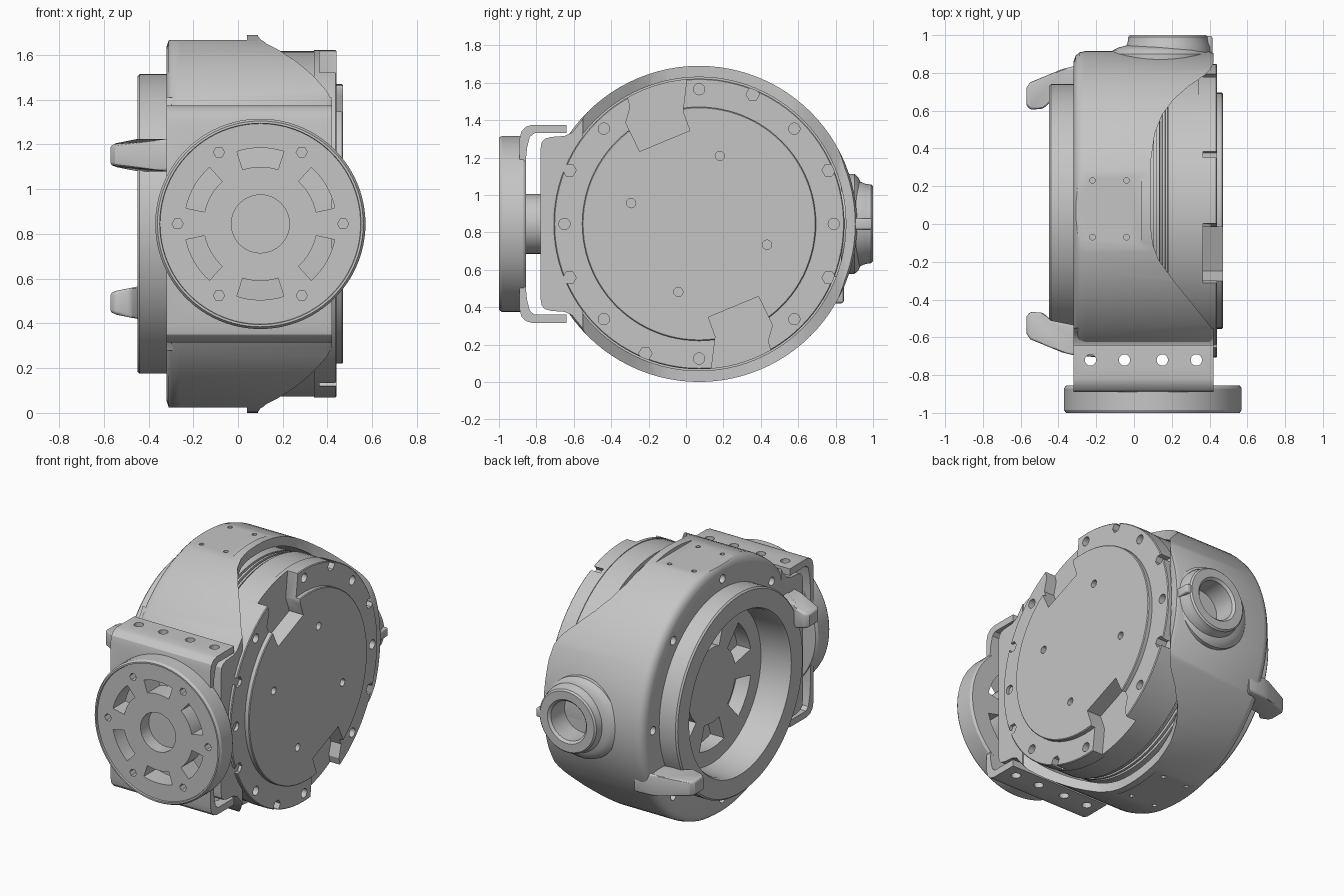
import bpy, bmesh
from math import sin, cos, pi, radians

if "Cube" in bpy.data.objects:
    bpy.data.objects.remove(bpy.data.objects["Cube"], do_unlink=True)

grey = bpy.data.materials.new("cast_grey")
grey.use_nodes = True
grey.diffuse_color = (0.56, 0.56, 0.56, 1)
grey.node_tree.nodes["Principled BSDF"].inputs["Base Color"].default_value = (0.56, 0.56, 0.56, 1)

CY, CZ = 0.07, 0.845      # drum axis
FX = 0.1                  # front flange axis
SEG = 96


def place(axis, a, u, v):
    return {"x": (a, u, v), "y": (u, a, v), "z": (u, v, a)}[axis]


def finish(name, bm):
    bmesh.ops.remove_doubles(bm, verts=bm.verts, dist=1e-5)
    bmesh.ops.recalc_face_normals(bm, faces=bm.faces)
    mesh = bpy.data.meshes.new(name)
    bm.to_mesh(mesh)
    bm.free()
    mesh.materials.append(grey)
    ob = bpy.data.objects.new(name, mesh)
    bpy.context.collection.objects.link(ob)
    return ob


def lathe(name, axis, centre, profile, closed=False):
    """Spin (along axis, radius) points round the axis."""
    bm = bmesh.new()
    rings = []
    for i in range(SEG):
        t = 2 * pi * i / SEG
        rings.append([bm.verts.new(place(axis, a, centre[0] + r * cos(t), centre[1] + r * sin(t)))
                      for a, r in profile])
    n = len(profile)
    for i in range(SEG):
        p, q = rings[i], rings[(i + 1) % SEG]
        for j in range(n if closed else n - 1):
            k = (j + 1) % n
            bm.faces.new((p[j], p[k], q[k], q[j]))
    return finish(name, bm)


def prisms(name, axis, shapes):
    """Extrude each (outline, low, high) along the axis."""
    bm = bmesh.new()
    for pts, lo, hi in shapes:
        a = [bm.verts.new(place(axis, lo, *p)) for p in pts]
        b = [bm.verts.new(place(axis, hi, *p)) for p in pts]
        bm.faces.new(a)
        bm.faces.new(b[::-1])
        for i in range(len(pts)):
            j = (i + 1) % len(pts)
            bm.faces.new((a[i], a[j], b[j], b[i]))
    return finish(name, bm)


def polar(centre, r, deg):
    return centre[0] + r * cos(radians(deg)), centre[1] + r * sin(radians(deg))


def circle(centre, r, n=20):
    return [polar(centre, r, 360 * i / n) for i in range(n)]


def arc(centre, r0, r1, mid, half, n=8):
    angles = [mid - half + 2 * half * i / n for i in range(n + 1)]
    return [polar(centre, r0, t) for t in angles] + [polar(centre, r1, t) for t in reversed(angles)]


def box(u0, u1, v0, v1):
    return [(u0, v0), (u1, v0), (u1, v1), (u0, v1)]


def apply(ob, mod):
    with bpy.context.temp_override(object=ob, active_object=ob, selected_objects=[ob]):
        bpy.ops.object.modifier_apply(modifier=mod.name)


def cut(ob, axis, shapes):
    cutter = prisms("cutter", axis, shapes)
    cutter.hide_render = True
    mod = ob.modifiers.new("cut", "BOOLEAN")
    mod.operation, mod.solver, mod.object = "DIFFERENCE", "EXACT", cutter
    apply(ob, mod)
    bpy.data.objects.remove(cutter, do_unlink=True)


def bevel(ob, width):
    mod = ob.modifiers.new("bevel", "BEVEL")
    mod.width, mod.segments, mod.limit_method = width, 3, "ANGLE"
    mod.angle_limit = radians(40)
    apply(ob, mod)


DRUM = (CY, CZ)
FRONT = (FX, CZ)
bolt_holes = [(circle((x, -0.72), 0.03), -0.1, 1.8) for x in (-0.23, -0.05, 0.15, 0.33)]

# Outer shell with saddle openings, flats and bolt holes
shell = lathe("outer_shell", "x", DRUM, [
    (-0.32, 0.6), (-0.32, 0.79), (-0.31, 0.82), (-0.29, 0.838), (-0.26, 0.845),
    (0.40, 0.845), (0.42, 0.835), (0.42, 0.785), (-0.26, 0.785), (-0.26, 0.6)], closed=True)
saddle = [(0.6, 0.85), (0.42, 0.85), (0.405, 0.82), (0.37, 0.785), (0.29, 0.73), (0.21, 0.66), (0.15, 0.58),
          (0.11, 0.48), (0.09, 0.34), (0.09, -0.03), (0.1, -0.11), (0.13, -0.19), (0.21, -0.3),
          (0.42, -0.56), (0.6, -0.56)]
cut(shell, "z", [(saddle, -0.2, 1.9),
                 (box(-0.5, 0.04, -0.4, 0.55), 1.667, 1.9),
                 (box(-0.5, 0.04, -0.4, 0.55), -0.2, 0.023)])
top_holes = [circle((x, y), 0.015, 12) for x in (-0.22, -0.04) for y in (0.23, -0.07)]
cut(shell, "z", [(c, lo, lo + 0.1) for c in top_holes for lo in (1.64, -0.05)] + bolt_holes)
cut(shell, "x", [(circle(polar(DRUM, 0.735, 45 * i), 0.028), -0.4, -0.28) for i in range(8)])
cut(shell, "y", [(circle((0.18, CZ), 0.135, 32), 0.75, 1.1)])

# Inner drum: rear collar with bore, cooling grooves near the opening
grooves = []
for i in range(3):
    x = 0.09 + 0.03 * i
    grooves += [(x, 0.76), (x + 0.015, 0.76), (x + 0.017, 0.742), (x + 0.028, 0.742)]
core = lathe("inner_drum", "x", DRUM, [
    (-0.24, 0), (-0.24, 0.52), (-0.43, 0.53), (-0.45, 0.54), (-0.45, 0.66), (-0.44, 0.67),
    (-0.25, 0.67), (-0.25, 0.76)] + grooves + [(0.18, 0.772), (0.36, 0.772), (0.36, 0)])
cut(core, "x", [(arc(DRUM, 0.25, 0.42, 30 + 60 * i, 18), -0.3, -0.14) for i in range(6)])
cut(core, "z", bolt_holes)

# Bolted cover with raised disc, edge pockets and two deep notches
cover = lathe("side_cover", "x", DRUM, [
    (0.34, 0), (0.34, 0.777), (0.435, 0.777), (0.44, 0.772), (0.44, 0.625),
    (0.465, 0.625), (0.47, 0.62), (0.47, 0)])


def notch(deg):
    t = radians(deg)
    pts = [(0.48, -0.145), (0.59, -0.15), (0.74, -0.235), (0.9, -0.28),
           (0.9, 0.08), (0.72, 0.1), (0.65, 0.155), (0.48, 0.145)]
    return [(CY + r * cos(t) - s * sin(t), CZ + r * sin(t) + s * cos(t)) for r, s in pts]


cut(cover, "x", [(notch(t), 0.365, 0.6) for t in (112.5, 292.5)])
cut(cover, "x", [(circle(polar(DRUM, 0.72, 45 * i), 0.03), 0.38, 0.6) for i in range(8)]
    + [(circle(polar(DRUM, 0.75, t), 0.036, 6), 0.365, 0.6)
       for t in (22.5, 67.5, 157.5, 202.5, 247.5, 337.5)]
    + [(circle(polar(DRUM, 0.38, 73 + 90 * i), 0.025, 12), 0.42, 0.6) for i in range(4)])
cut(cover, "z", bolt_holes)

# Front body block joining the drum to the output shaft
half = [(-0.55, 1.41), (-0.575, 1.365), (-0.605, 1.335), (-0.65, 1.315), (-0.72, 1.31),
        (-0.755, 1.30), (-0.772, 1.28), (-0.777, 1.25)]
body = prisms("front_body", "x", [(half + [(y, 2 * CZ - z) for y, z in reversed(half)], -0.32, 0.42)])
cut(body, "z", bolt_holes)

# U-shaped bracket behind the flange
pockets = [(arc(FRONT, 0.255, 0.34, 30 + 60 * i, 18), -1.1, -0.8) for i in range(6)]
outer = [(-0.64, 1.33), (-0.64, 1.375), (-0.82, 1.375), (-0.855, 1.365), (-0.88, 1.34), (-0.89, 1.3)]
inner = [(-0.86, 1.15), (-0.85, 1.25), (-0.835, 1.31), (-0.81, 1.33)]
low_outer = [(y, 2 * CZ - z) for y, z in reversed(outer)]
low_inner = [(y, 2 * CZ - z) for y, z in reversed(inner)]
bracket = prisms("bracket", "x", [(outer + low_outer + low_inner + inner, -0.32, 0.42)])
cut(bracket, "z", bolt_holes)
cut(bracket, "y", pockets)

lathe("output_shaft", "y", FRONT, [(-0.9, 0), (-0.9, 0.16), (-0.76, 0.16), (-0.76, 0)])

# Round front flange with arc pockets, centre bore and bolt holes
flange = lathe("front_flange", "y", FRONT, [
    (-0.988, 0), (-0.988, 0.448), (-1.0, 0.45), (-1.0, 0.46), (-0.985, 0.47),
    (-0.87, 0.47), (-0.855, 0.46), (-0.855, 0)])
cut(flange, "y", pockets
    + [(circle(polar(FRONT, 0.37, 60 * i), 0.025, 6), -1.1, -0.93) for i in range(6)]
    + [(circle(FRONT, 0.13, 32), -1.1, -0.89)])

# Rear cable boss on a wider sloped foot, with its small key
lathe("boss_foot", "y", (0.14, CZ), [
    (0.83, 0.268), (0.9, 0.268), (0.92, 0.25), (0.935, 0.22), (0.945, 0.18), (0.83, 0.18)], closed=True)
lathe("rear_boss", "y", (0.18, CZ), [
    (0.84, 0), (0.84, 0.225), (0.935, 0.225), (0.96, 0.214), (0.99, 0.21),
    (1.0, 0.2), (1.0, 0.145), (0.985, 0.13), (0.8, 0.13), (0.8, 0)])
bevel(prisms("boss_key", "z", [(box(0.36, 0.415, 0.88, 0.995), CZ - 0.03, CZ + 0.03)]), 0.01)

# Two hooked lugs on the collar side
lug = [(-0.2, 0.845), (-0.32, 0.835), (-0.38, 0.82), (-0.55, 0.75), (-0.57, 0.72), (-0.57, 0.63),
       (-0.55, 0.605), (-0.48, 0.61), (-0.44, 0.65), (-0.29, 0.68)]


def tapered_lug(name, outline, low, high):
    ob = prisms(name, "z", [(outline, low, high)])
    for v in ob.data.vertices:              # thinner towards the hook
        if v.co.x < -0.5:
            v.co.z += 0.025 if v.co.z < (low + high) / 2 else -0.025
    bevel(ob, 0.015)


tapered_lug("lower_lug", lug, 0.42, 0.565)
tapered_lug("upper_lug", [(x, 2 * CY - y) for x, y in lug], 1.08, 1.225)

# Smooth the curved faces, keep edges sharp
bpy.ops.object.select_all(action="DESELECT")
for ob in bpy.context.collection.objects:
    if ob.type == "MESH" and grey.name in ob.data.materials:
        ob.select_set(True)
        bpy.context.view_layer.objects.active = ob
bpy.ops.object.shade_smooth_by_angle(angle=radians(30))
